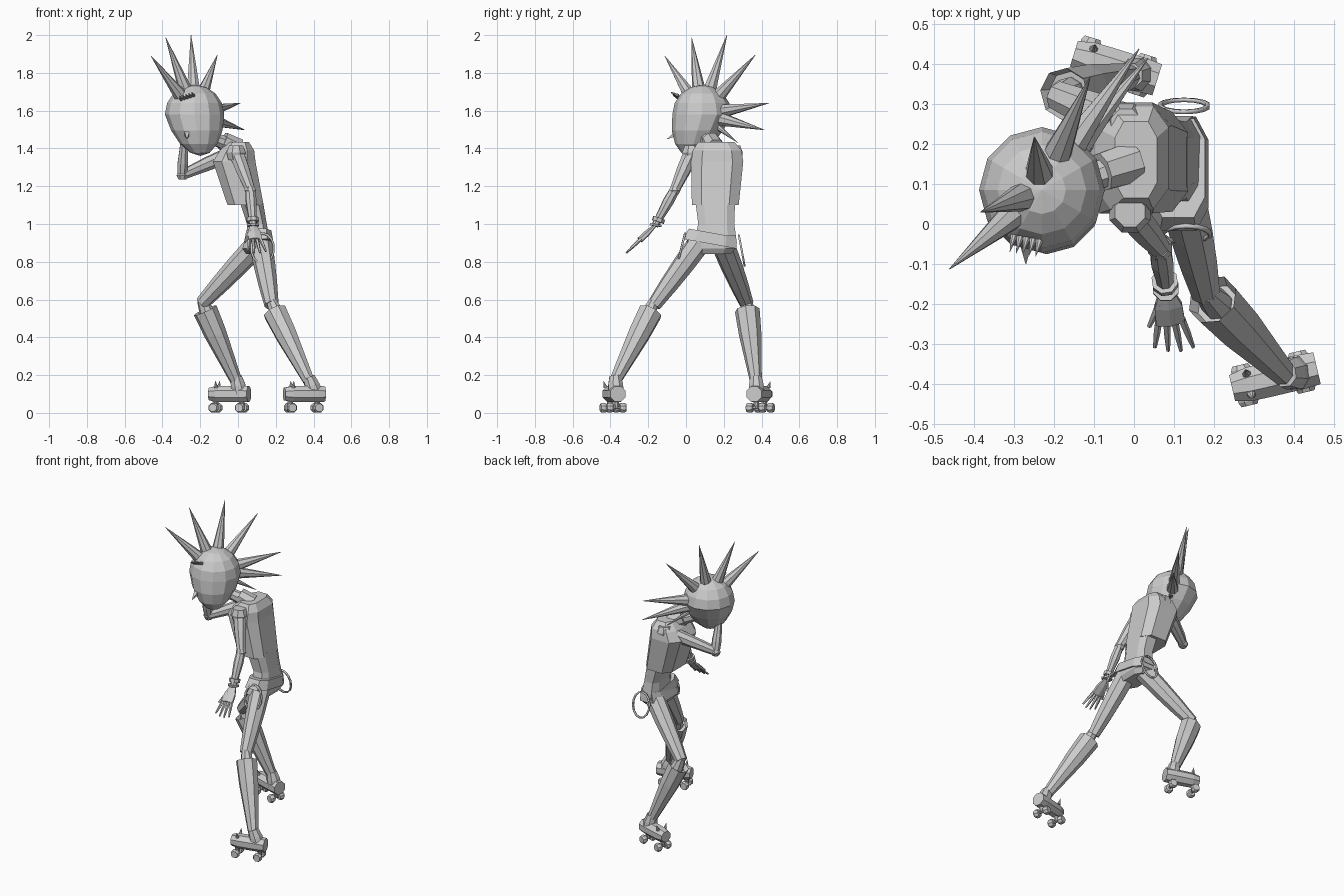
import bpy, bmesh, math
from mathutils import Vector

default_cube = bpy.data.objects.get("Cube")
if default_cube:
    bpy.data.objects.remove(default_cube, do_unlink=True)

UP = Vector((0, 0, 1))
SIDEWAYS = Vector((1, 0, 0))

grey = bpy.data.materials.new("light_grey")
grey.use_nodes = True
shade = (.6, .6, .6, 1)
grey.diffuse_color = shade
grey.node_tree.nodes["Principled BSDF"].inputs["Base Color"].default_value = shade


def add_object(name, data):
    data.materials.append(grey)
    part = bpy.data.objects.new(name, data)
    bpy.context.collection.objects.link(part)
    return part


def finish(name, bm):
    bmesh.ops.recalc_face_normals(bm, faces=bm.faces[:])
    mesh = bpy.data.meshes.new(name)
    bm.to_mesh(mesh)
    bm.free()
    return add_object(name, mesh)


def skin(name, rings, hollow=False):
    """Bridge rings of points, cap both ends and optionally hollow the first cap."""
    bm = bmesh.new()
    rows = [[bm.verts.new(point) for point in ring] for ring in rings]
    for lower, upper in zip(rows, rows[1:]):
        for i in range(len(lower)):
            bm.faces.new((lower[i - 1], lower[i], upper[i], upper[i - 1]))
    first_cap = bm.faces.new(rows[0])
    bm.faces.new(rows[-1])
    if hollow:
        bmesh.ops.recalc_face_normals(bm, faces=bm.faces[:])
        bmesh.ops.inset_region(bm, faces=[first_cap], thickness=.012, depth=-.03)
    return finish(name, bm)


def ring_angles(sides):
    return [math.tau * (i + .5) / sides for i in range(sides)]


def shaft(name, start, end, radii, sides=8, flat=1, hint=UP, hollow=False):
    """Faceted solid from start to end, with evenly spaced radii."""
    start, end = Vector(start), Vector(end)
    axis = (end - start).normalized()
    if abs(axis.dot(hint)) > .95:
        hint = SIDEWAYS
    across = axis.cross(hint).normalized()
    rise = axis.cross(across) * flat
    rings = []
    for step, radius in enumerate(radii):
        centre = start.lerp(end, step / (len(radii) - 1))
        rings.append([centre + radius * (across * math.cos(angle) + rise * math.sin(angle))
                      for angle in ring_angles(sides)])
    return skin(name, rings, hollow)


def spike(name, base, tip, radius):
    return shaft(name, base, tip, (radius, radius / 30))


def loft(name, rows, power=.6):
    """Boxy stack of level rings; each row is a centre, half depth and half width."""
    def square_off(value):
        return math.copysign(abs(value) ** power, value)

    rings = []
    for centre, depth, width in rows:
        rings.append([Vector(centre) + Vector((depth * square_off(math.cos(angle)),
                                               width * square_off(math.sin(angle)), 0))
                      for angle in ring_angles(8)])
    return skin(name, rings)


def strap(name, centre, lean):
    """Thin closed loop hanging at the hip."""
    curve = bpy.data.curves.new(name, "CURVE")
    curve.dimensions = "3D"
    curve.bevel_depth = .007
    curve.bevel_resolution = 0
    angles = ring_angles(14)
    spline = curve.splines.new("POLY")
    spline.points.add(len(angles) - 1)
    for point, angle in zip(spline.points, angles):
        offset = Vector((.06 * math.cos(angle), lean * math.sin(angle), .08 * math.sin(angle)))
        point.co = (*(Vector(centre) + offset), 1)
    spline.use_cyclic_u = True
    add_object(name, curve)


# Head: a faceted ball whose lower half is drawn down into a chin
head_centre = Vector((-.23, .085, 1.58))
bm = bmesh.new()
bmesh.ops.create_uvsphere(bm, u_segments=12, v_segments=8, radius=.157)
for vert in bm.verts:
    drop = min(vert.co.z, 0)
    vert.co.x = vert.co.x * (1 + drop) - drop * .2
    vert.co.y = vert.co.y * (1 + drop) + drop * .4
    vert.co.z += drop * .4
    vert.co += head_centre
finish("head", bm)
shaft("nose", (-.27, -.03, 1.49), (-.27, -.1, 1.45), (.026, .001), sides=4)
for i in range(5):
    root = Vector((-.3, -.03, 1.66)) + i * Vector((.016, -.003, .005))
    spike("brow_spike", root, root + Vector((-.01, -.04, .02)), .01)


def mohawk_spike(degrees, length, radius):
    # The fan leans sideways most near the crown
    angle = math.radians(degrees)
    along = Vector((.64, .77, 0)) * math.sin(angle)
    lean = Vector((-.77, .64, 0)) * math.cos(angle - .26) * .23
    reach = length * (along + lean + UP * math.cos(angle))
    spike("mohawk_spike", head_centre + reach * .31, head_centre + reach, radius)


for degrees in (-44, -19, 12, 43, 82, 101):
    mohawk_spike(degrees, length=.43, radius=.037)
mohawk_spike(120, length=.3, radius=.02)

# Neck and collar
neck_base = Vector((0, .155, 1.4))
shaft("neck", neck_base, (-.2, .08, 1.48), (.045, .036, .034))
shaft("collar", neck_base, (-.08, .13, 1.44), (.055, .05))

# Jacket, waist, shorts and sloping belt
loft("jacket", [((.04, .155, 1.1), .1, .13), ((-.02, .165, 1.33), .118, .145),
                ((-.005, .165, 1.39), .095, .135), ((.005, .16, 1.435), .055, .1)])
loft("waist", [((.11, .155, .9), .065, .12), ((.1, .16, 1), .055, .1),
               ((.07, .155, 1.12), .065, .11)])
loft("shorts", [((.1, .14, .84), .06, .1), ((.1, .13, .87), .08, .14), ((.11, .14, .94), .07, .13)])
belt = loft("belt", [((.11, .125, .9), .08, .15), ((.11, .14, .96), .07, .13)])
for vert in belt.data.vertices:
    vert.co.z -= .18 * (vert.co.y - .1)
strap("right_hip_strap", (.125, .295, .86), lean=-.015)
strap("left_hip_strap", (.13, -.025, .87), lean=.02)


def arm(side, shoulder, elbow, wrist):
    shaft(side + "_shoulder", shoulder + UP * .035, shoulder - UP * .04, (.04, .055, .045))
    shaft(side + "_upper_arm", shoulder, elbow, (.042, .038, .027))
    shaft(side + "_elbow", elbow - UP * .025, elbow + UP * .02, (.022, .033, .022))
    shaft(side + "_forearm", elbow, wrist, (.027, .03, .024, .019))


# Left arm, hanging forward with bracelets and an open hand
left_elbow = Vector((.065, -.06, 1.18))
left_wrist = Vector((.08, -.165, .99))
arm("left", Vector((-.01, .03, 1.38)), left_elbow, left_wrist)
for slide in (.78, .95):
    bracelet = left_elbow.lerp(left_wrist, slide)
    shaft("bracelet", bracelet, bracelet.lerp(left_wrist, .3) - UP * .008, (.034, .034))
reach = Vector((.1, -.72, -.68)).normalized()
palm_end = left_wrist + reach * .11
shaft("left_palm", left_wrist, palm_end, (.02, .04, .042), sides=6, flat=.4)
for i in range(4):
    spread = SIDEWAYS * (i - 1.5)
    root = palm_end + spread * .019 - reach * .01
    tip = root + reach * (.115 - .012 * spread.length) + spread * .013
    shaft("left_finger", root, tip, (.01, .009, .005), sides=5)
thumb = left_wrist + reach * .045 - SIDEWAYS * .02
shaft("left_thumb", thumb, thumb + reach * .08 - SIDEWAYS * .035, (.012, .006), sides=5)

# Right arm, bent up to the chin
right_wrist = Vector((-.285, .055, 1.45))
arm("right", Vector((-.02, .25, 1.38)), Vector((-.295, .11, 1.26)), right_wrist)
shaft("right_hand", right_wrist, (-.26, .03, 1.51), (.02, .035, .028), sides=6)


def leg(side, hip, knee, ankle, heel, toe):
    # Thigh, knee and flared hollow boot
    hip, knee, ankle, heel, toe = map(Vector, (hip, knee, ankle, heel, toe))
    boot_top = knee.lerp(ankle, .09)
    shaft(side + "_thigh", hip, knee, (.062, .058, .05, .038))
    shaft(side + "_knee", knee + UP * .02, boot_top.lerp(ankle, .2), (.028, .04, .034))
    shaft(side + "_boot", boot_top, ankle, (.066, .06, .046, .032), hollow=True)

    # Skate shoe with an ankle cuff
    along = (toe - heel).normalized()
    across = along.cross(UP)
    shaft(side + "_skate_shoe", heel, toe, (.044, .047, .047, .047, .046, .036))
    shaft(side + "_ankle_cuff", heel + along * .05, ankle + UP * .02, (.044, .042, .033))

    # Wheels under the shoe and spikes on the toe
    for slide in (.18, .85):
        axle = heel.lerp(toe, slide)
        axle.z = .027
        shaft(side + "_axle", axle - across * .05, axle + across * .05, (.008, .008))
        shaft(side + "_truck", axle, axle + UP * .04, (.012, .018))
        for edge in (-across, across):
            shaft(side + "_wheel", axle + edge * .018, axle + edge * .052, (.022, .028, .028, .022))
    for edge in (-across, across):
        root = heel.lerp(toe, .8) + edge * .026 + UP * .035
        spike(side + "_toe_spike", root, root + edge * .012 + UP * .035, .011)


leg("left", hip=(.12, .07, .9), knee=(.178, -.17, .57), ankle=(.375, -.375, .17),
    heel=(.457, -.36, .1), toe=(.245, -.41, .1))
leg("right", hip=(.09, .2, .88), knee=(-.19, .32, .58), ankle=(-.01, .37, .17),
    heel=(.058, .36, .1), toe=(-.15, .425, .1))
